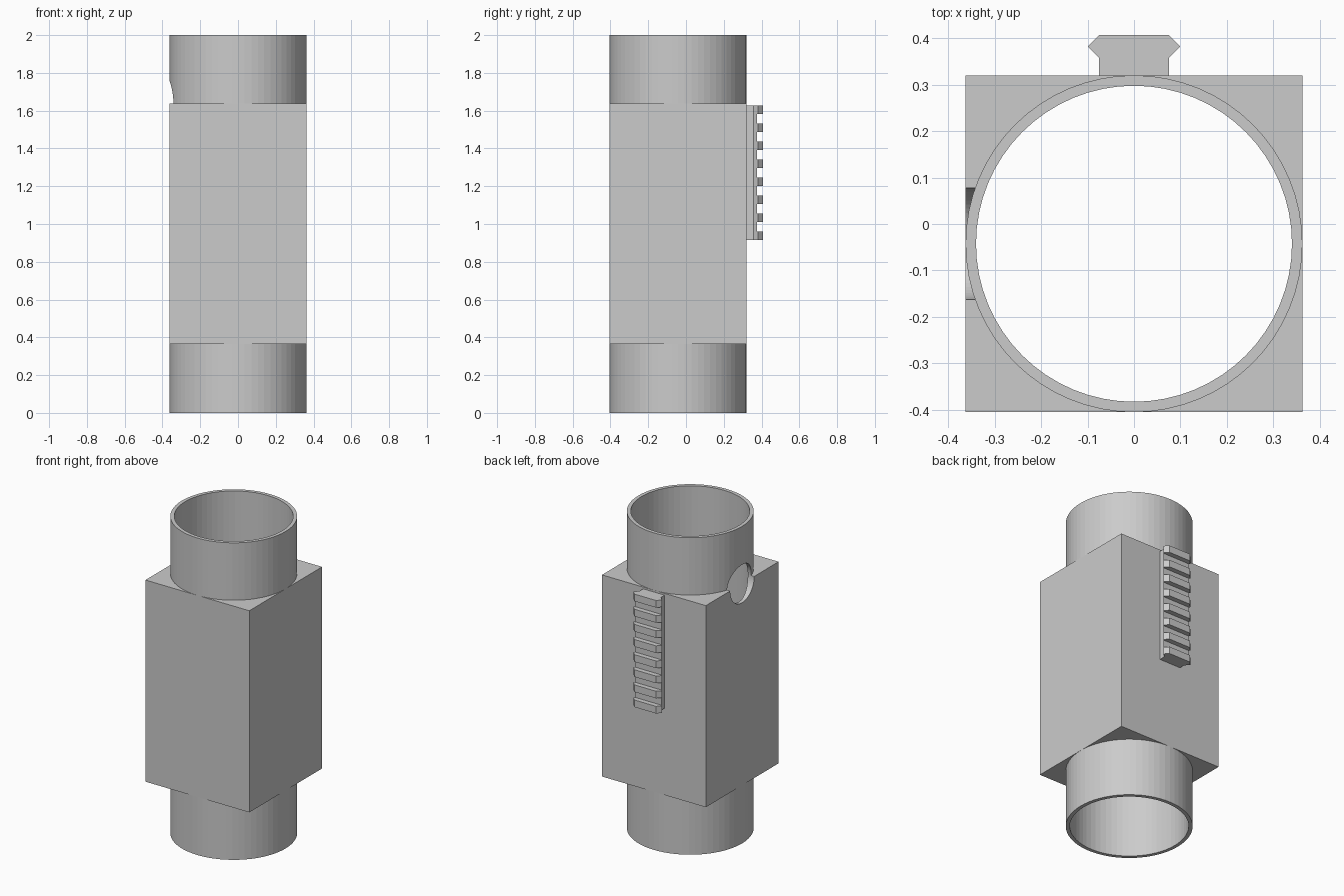
import bpy
import bmesh
import math

cube = bpy.data.objects.get("Cube")
if cube:
    bpy.data.objects.remove(cube, do_unlink=True)

R_OUT, R_IN, HOLE_R = 0.3625, 0.34, 0.12
CY = -0.0425                       # tube axis in y
Z_LOW, Z_HIGH, Z_TOP = 0.366, 1.638, 2.0
SIDES = 64

grey = bpy.data.materials.new("plain_grey")
grey.use_nodes = True
colour = (0.6, 0.6, 0.6, 1.0)
grey.diffuse_color = colour
grey.node_tree.nodes["Principled BSDF"].inputs["Base Color"].default_value = colour


def cylinder(name, radius, z0, z1):
    bpy.ops.mesh.primitive_cylinder_add(
        vertices=SIDES, radius=radius, depth=z1 - z0,
        location=(0, CY, (z0 + z1) / 2))
    obj = bpy.context.object
    obj.name = name
    obj.data.materials.append(grey)
    return obj


def extrude(name, profile, z0, z1):
    """Extrude an x-y outline upward from z0 to z1."""
    bm = bmesh.new()
    face = bm.faces.new([bm.verts.new((x, y, z0)) for x, y in profile])
    top = bmesh.ops.extrude_face_region(bm, geom=[face])["geom"]
    verts = [v for v in top if isinstance(v, bmesh.types.BMVert)]
    bmesh.ops.translate(bm, verts=verts, vec=(0, 0, z1 - z0))
    bmesh.ops.recalc_face_normals(bm, faces=bm.faces)
    mesh = bpy.data.meshes.new(name)
    bm.to_mesh(mesh)
    bm.free()
    obj = bpy.data.objects.new(name, mesh)
    bpy.context.collection.objects.link(obj)
    mesh.materials.append(grey)
    return obj


def mirrored(half):
    """Complete a right-hand outline with its mirror image."""
    return half + [(-x, y) for x, y in reversed(half)]


def cut(obj, cutter):
    mod = obj.modifiers.new("cut", 'BOOLEAN')
    mod.operation = 'DIFFERENCE'
    mod.solver = 'EXACT'
    mod.object = cutter
    bpy.context.view_layer.objects.active = obj
    bpy.ops.object.modifier_apply(modifier=mod.name)


# Square body and the round collars above and below it
body = extrude("body", mirrored([(R_OUT, CY - R_OUT), (R_OUT, CY + R_OUT)]),
               Z_LOW, Z_HIGH)
lower_collar = cylinder("lower_collar", R_OUT, 0, Z_LOW)
upper_collar = cylinder("upper_collar", R_OUT, Z_HIGH, Z_TOP)

# Through bore, and the round side hole on the body's upper edge
bore = cylinder("bore_cutter", R_IN, -0.1, Z_TOP + 0.1)
side_hole = cylinder("side_hole_cutter", HOLE_R, 0, 0.4)
side_hole.rotation_euler = (0, math.pi / 2, 0)
side_hole.location = (-0.4, CY, Z_HIGH)
bpy.context.view_layer.update()

for part in (body, lower_collar, upper_collar):
    cut(part, bore)
for part in (body, upper_collar):
    cut(part, side_hole)
for cutter in (bore, side_hole):
    bpy.data.objects.remove(cutter, do_unlink=True)

# Rear accessory rail: continuous base with evenly spaced teeth
BACK, FLOOR = CY + R_OUT, 0.376
RAIL_LOW, RAIL_HIGH = 0.914, 1.627
TEETH, TOOTH = 8, 0.045
extrude("rail_base",
        mirrored([(0.075, BACK), (0.075, 0.357), (0.094, FLOOR)]),
        RAIL_LOW, RAIL_HIGH)
pitch = (RAIL_HIGH - RAIL_LOW - TOOTH) / (TEETH - 1)
tooth_outline = mirrored([(0.094, FLOOR), (0.1, 0.382), (0.075, 0.407)])
for i in range(TEETH):
    z = RAIL_LOW + i * pitch
    extrude(f"rail_tooth_{i + 1}", tooth_outline, z, z + TOOTH)
